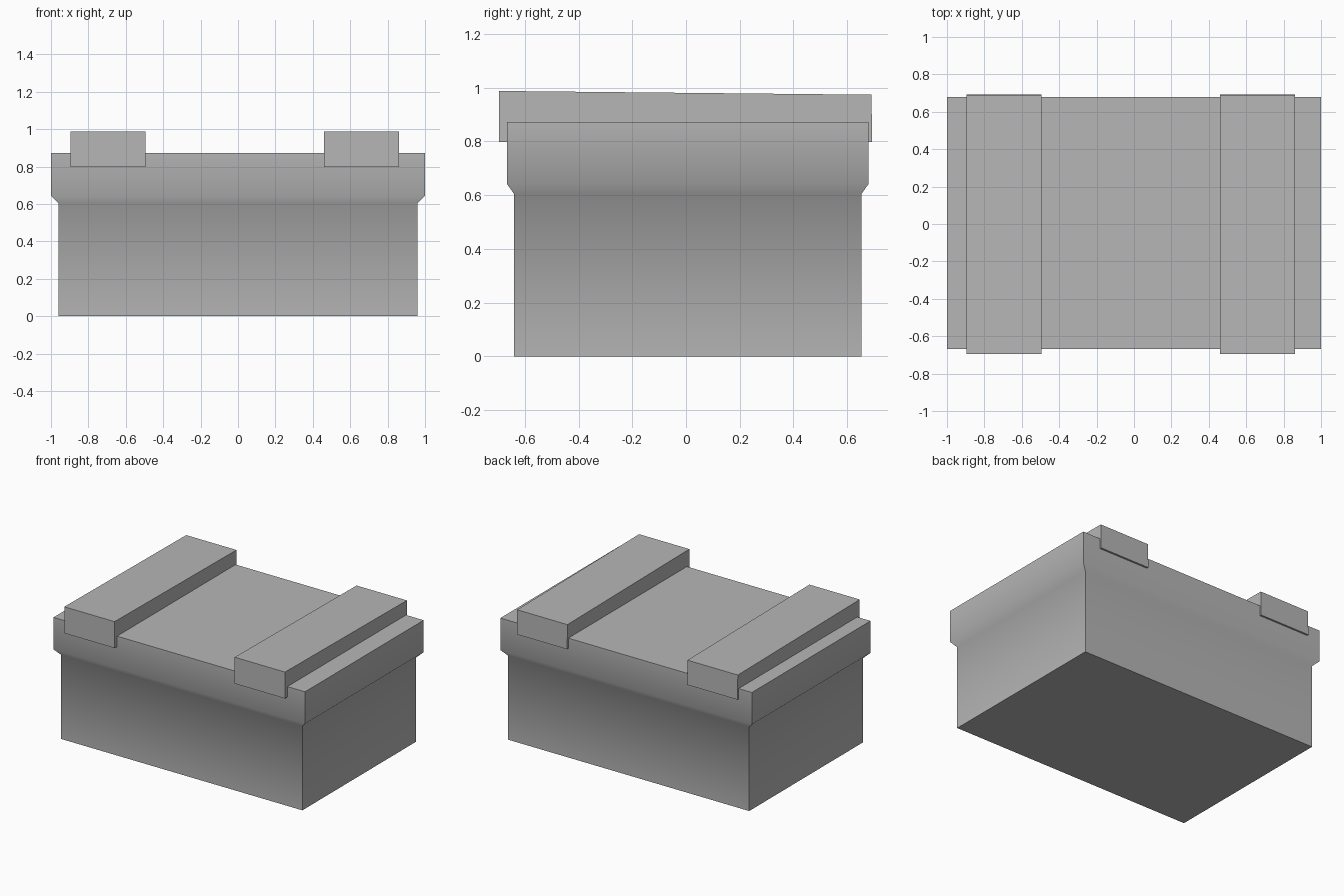
import bpy
import bmesh
import math

default = bpy.data.objects.get("Cube")
if default:
    bpy.data.objects.remove(default, do_unlink=True)

# One plain grey for the whole crate
grey = bpy.data.materials.new("plain_grey")
grey.use_nodes = True
grey.diffuse_color = (0.47, 0.47, 0.47, 1)
grey.node_tree.nodes["Principled BSDF"].inputs["Base Color"].default_value = grey.diffuse_color


def loft(name, rings):
    """Stack of rectangles, each (x0, x1, y0, y1, z at front, z at back)."""
    bm = bmesh.new()
    loops = []
    for x0, x1, y0, y1, zf, zb in rings:
        corners = ((x0, y0, zf), (x1, y0, zf), (x1, y1, zb), (x0, y1, zb))
        loops.append([bm.verts.new(c) for c in corners])
    bm.faces.new(loops[0][::-1])
    bm.faces.new(loops[-1])
    for low, high in zip(loops, loops[1:]):
        for i in range(4):
            j = (i + 1) % 4
            bm.faces.new((low[i], low[j], high[j], high[i]))
    bmesh.ops.recalc_face_normals(bm, faces=bm.faces[:])
    mesh = bpy.data.meshes.new(name)
    bm.to_mesh(mesh)
    bm.free()
    mesh.materials.append(grey)
    obj = bpy.data.objects.new(name, mesh)
    bpy.context.collection.objects.link(obj)
    return obj


# Crate body, stepping out to a wider rim
body = loft("crate_body", [
    (-0.96, 0.96, -0.64, 0.653, 0, 0),
    (-0.96, 0.96, -0.64, 0.653, 0.605, 0.605),
    (-1, 1, -0.667, 0.68, 0.643, 0.643),
    (-1, 1, -0.667, 0.68, 0.873, 0.873),
])
bpy.ops.object.select_all(action="DESELECT")
body.select_set(True)
bpy.context.view_layer.objects.active = body
bpy.ops.object.shade_smooth_by_angle(angle=math.radians(60))

# Two slats across the top, sloping slightly to the back
for name, x in (("right_slat", -0.895), ("left_slat", 0.46)):
    loft(name, [
        (x, x + 0.4, -0.695, 0.693, 0.798, 0.798),
        (x, x + 0.4, -0.695, 0.69, 0.988, 0.974),
    ])
